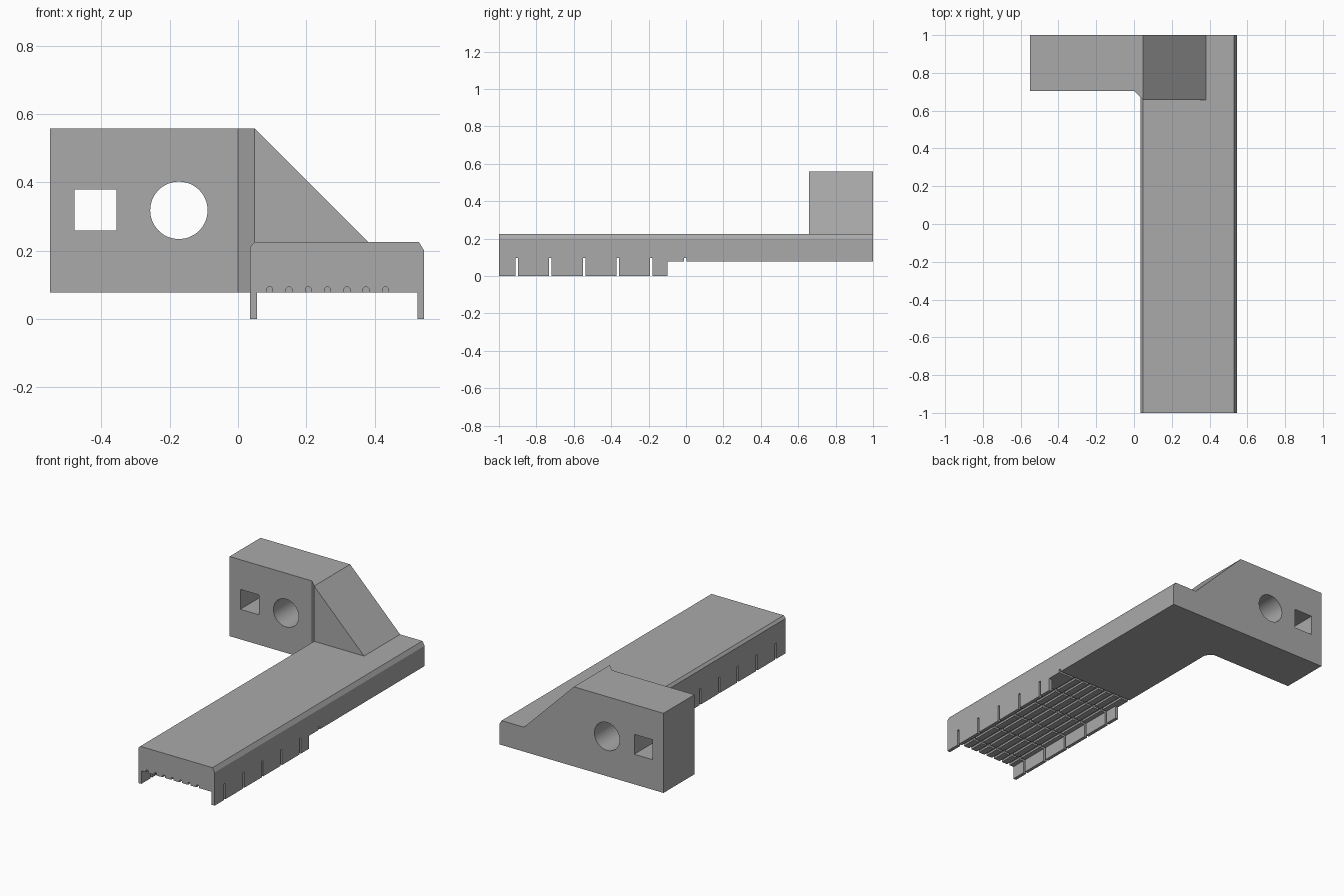
import bpy
import bmesh
from math import radians, sin, cos, tau
from mathutils import Vector

cube = bpy.data.objects.get("Cube")
if cube:
    bpy.data.objects.remove(cube, do_unlink=True)

# Single grey material
grey = bpy.data.materials.new("plain_grey")
grey.use_nodes = True
grey.diffuse_color = (0.4, 0.4, 0.4, 1)
grey.node_tree.nodes["Principled BSDF"].inputs["Base Color"].default_value = grey.diffuse_color


def prism(name, outline, start, end, axis):
    """Extrude a 2D outline along y (outline in x, z) or along z (outline in x, y)."""
    def place(a, b, d):
        return Vector((a, d, b)) if axis == "y" else Vector((a, b, d))
    bm = bmesh.new()
    face = bm.faces.new([bm.verts.new(place(a, b, start)) for a, b in outline])
    moved = bmesh.ops.extrude_face_region(bm, geom=[face])["geom"]
    bmesh.ops.translate(bm, vec=place(0, 0, end - start),
                        verts=[v for v in moved if isinstance(v, bmesh.types.BMVert)])
    bmesh.ops.recalc_face_normals(bm, faces=bm.faces)
    mesh = bpy.data.meshes.new(name)
    bm.to_mesh(mesh)
    bm.free()
    mesh.materials.append(grey)
    obj = bpy.data.objects.new(name, mesh)
    bpy.context.collection.objects.link(obj)
    return obj


def box(name, x, y, z):
    outline = [(x[0], z[0]), (x[1], z[0]), (x[1], z[1]), (x[0], z[1])]
    return prism(name, outline, y[0], y[1], "y")


def combine(target, tool, operation="DIFFERENCE"):
    mod = target.modifiers.new(operation.lower(), "BOOLEAN")
    mod.operation, mod.object, mod.solver = operation, tool, "EXACT"
    bpy.context.view_layer.objects.active = target
    bpy.ops.object.modifier_apply(modifier=mod.name)
    bpy.data.objects.remove(tool, do_unlink=True)


BOTTOM, TOP, RAIL_TOP = 0.078, 0.558, 0.225

# Long rail with two side skirts and chamfered top edges
rail = prism("mounting_rail", [
    (0.035, 0), (0.055, 0), (0.055, BOTTOM), (0.525, BOTTOM), (0.525, 0), (0.545, 0),
    (0.545, 0.2), (0.53, RAIL_TOP), (0.048, RAIL_TOP), (0.035, 0.21)], -1, 1, "y")

# Skirts only run along the front part
combine(rail, box("skirt_cutter", (0, 0.6), (-0.1, 1.1), (-0.1, BOTTOM)))

# Cross slots through skirts and underside
for i in range(6):
    y = -0.905 + 0.18 * i
    combine(rail, box("slot_cutter", (0, 0.6), (y - 0.007, y + 0.007), (-0.1, 0.096)))

# Lengthwise underside grooves with chamfered roofs
for i in range(7):
    x = 0.093 + 0.0656 * 0.86 * i
    w, h = 0.0085, 0.093
    combine(rail, prism("groove_cutter", [
        (x - w, 0.05), (x + w, 0.05), (x + w, h - 0.004), (x + w - 0.004, h),
        (x - w + 0.004, h), (x - w, h - 0.004)], -1.1, 0.002, "y"))

# Side arm with a chamfered inner corner, sloped down onto the rail
arm = prism("side_arm", [(-0.55, 0.705), (0, 0.705), (0.048, 0.657), (0.5, 0.657),
                         (0.5, 1), (-0.55, 1)], BOTTOM, TOP, "z")
combine(arm, prism("slope_cutter", [(0.048, TOP), (0.42, 0.186), (0.6, 0.186),
                                    (0.6, 0.7), (0.048, 0.7)], 0.5, 1.1, "y"))

# Square and round through holes
combine(arm, box("square_cutter", (-0.478, -0.355), (0.5, 1.1), (0.259, 0.379)))
circle = [(-0.173 + 0.084 * cos(tau * i / 64), 0.318 + 0.084 * sin(tau * i / 64))
          for i in range(64)]
combine(arm, prism("round_cutter", circle, 0.5, 1.1, "y"))

# Fuse arm and rail into one solid
combine(rail, arm, "UNION")
rail.name = "rail_bracket"
bpy.ops.object.select_all(action="DESELECT")
rail.select_set(True)
bpy.context.view_layer.objects.active = rail
bpy.ops.object.shade_smooth_by_angle(angle=radians(20))
